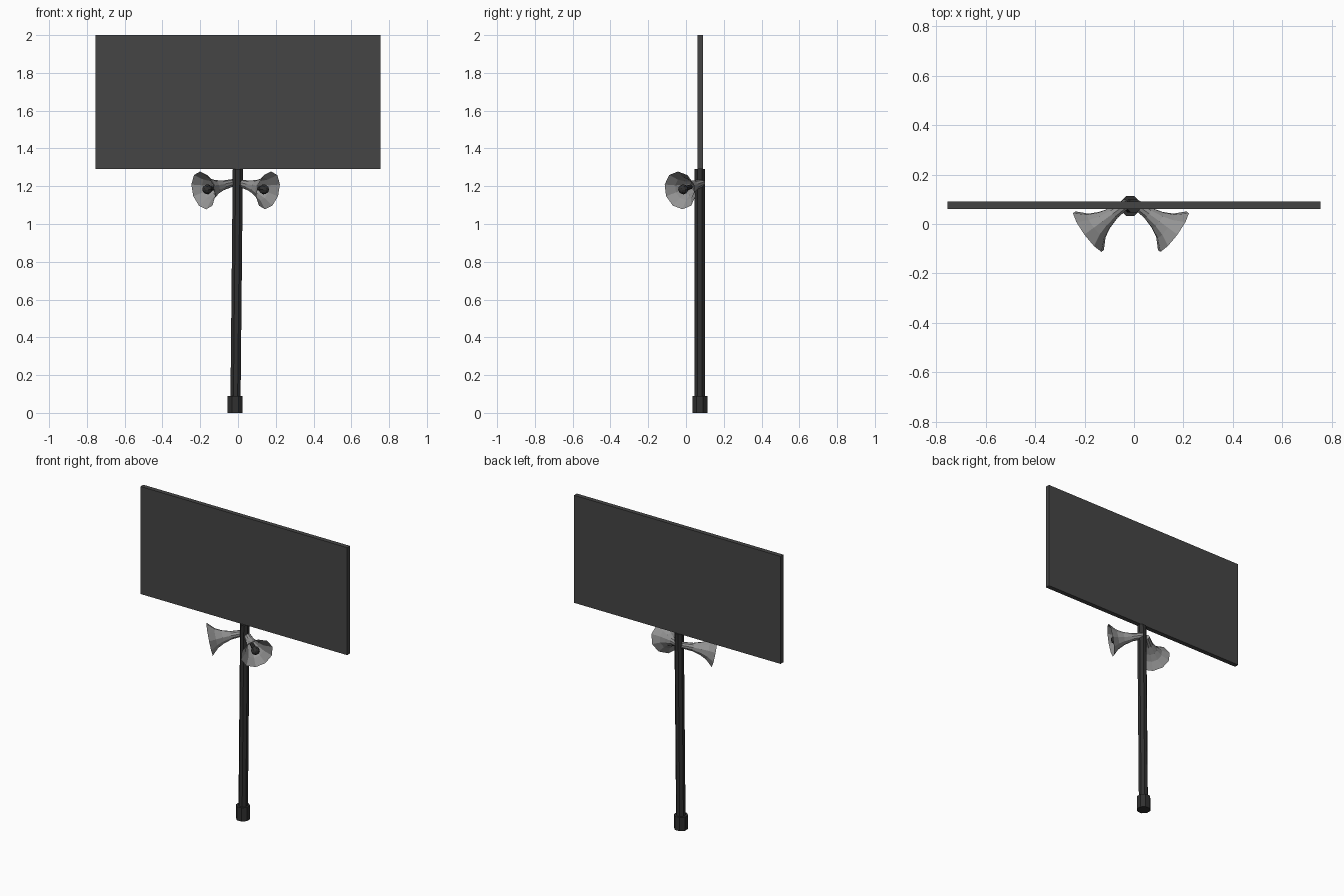
import bpy, bmesh, math
from mathutils import Vector, Matrix

if "Cube" in bpy.data.objects:
    bpy.data.objects.remove(bpy.data.objects["Cube"])

def material(name, v):
    m = bpy.data.materials.new(name)
    m.diffuse_color = (v, v, v, 1)
    m.use_nodes = True
    m.node_tree.nodes["Principled BSDF"].inputs["Base Color"].default_value = m.diffuse_color
    return m

DARK = material("dark_metal", 0.06)
BLACK = material("black_metal", 0.03)
GREY = material("horn_grey", 0.3)

def make(name, bm, mat):
    me = bpy.data.meshes.new(name)
    bm.to_mesh(me)
    bm.free()
    me.materials.append(mat)
    ob = bpy.data.objects.new(name, me)
    bpy.context.collection.objects.link(ob)
    return ob

def loft(name, rings, sides, mat, matrix=Matrix(), cap_start=True, cap_end=True):
    """Rings are (x, y, z, radius), stacked along local z."""
    bm = bmesh.new()
    loops = []
    for x, y, z, r in rings:
        angles = [2 * math.pi * (i + 0.5) / sides for i in range(sides)]
        loops.append([bm.verts.new(matrix @ Vector((x + r * math.cos(a), y + r * math.sin(a), z)))
                      for a in angles])
    for a, b in zip(loops, loops[1:]):
        for i in range(sides):
            j = (i + 1) % sides
            bm.faces.new((a[i], a[j], b[j], b[i]))
    if cap_start:
        bm.faces.new(loops[0][::-1])
    if cap_end:
        bm.faces.new(loops[-1])
    return make(name, bm, mat)

# Sign board
bm = bmesh.new()
bmesh.ops.create_cube(bm, size=1, matrix=Matrix.Translation((0, 0.076, 1.645))
                      @ Matrix.Diagonal((1.51, 0.03, 0.71, 1)))
make("sign_board", bm, DARK)

# Slightly leaning pole and its foot
loft("pole", [(-0.014, 0.073, 0.0, 0.029), (-0.001, 0.073, 1.29, 0.029)], 8, BLACK)
loft("pole_foot", [(-0.015, 0.073, 0, 0.043), (-0.015, 0.073, 0.09, 0.043)], 8, BLACK)

# Pair of flared horn speakers, each with a central driver knob
PROFILE = [(-0.20, 0.02), (-0.13, 0.026), (-0.08, 0.041), (-0.04, 0.062), (0.0, 0.102)]
for side, label in ((1, "right"), (-1, "left")):
    aim = Vector((side * 0.79, -0.58, -0.2)).normalized()
    mouth = Vector((-0.0125 + side * 0.172, -0.031, 1.178))
    frame = Matrix.Translation(mouth) @ aim.to_track_quat('Z', 'Y').to_matrix().to_4x4()
    loft(label + "_horn", [(0, 0, d, r) for d, r in PROFILE], 10, GREY, frame, cap_end=False)
    bm = bmesh.new()
    bmesh.ops.create_uvsphere(bm, u_segments=8, v_segments=6, radius=0.027,
                              matrix=frame @ Matrix.Translation((0, 0, -0.028)))
    make(label + "_horn_knob", bm, BLACK)
    # Stem joining the knob to the horn throat
    loft(label + "_knob_stem", [(0, 0, -0.1, 0.012), (0, 0, -0.03, 0.016)], 8, BLACK, frame)
